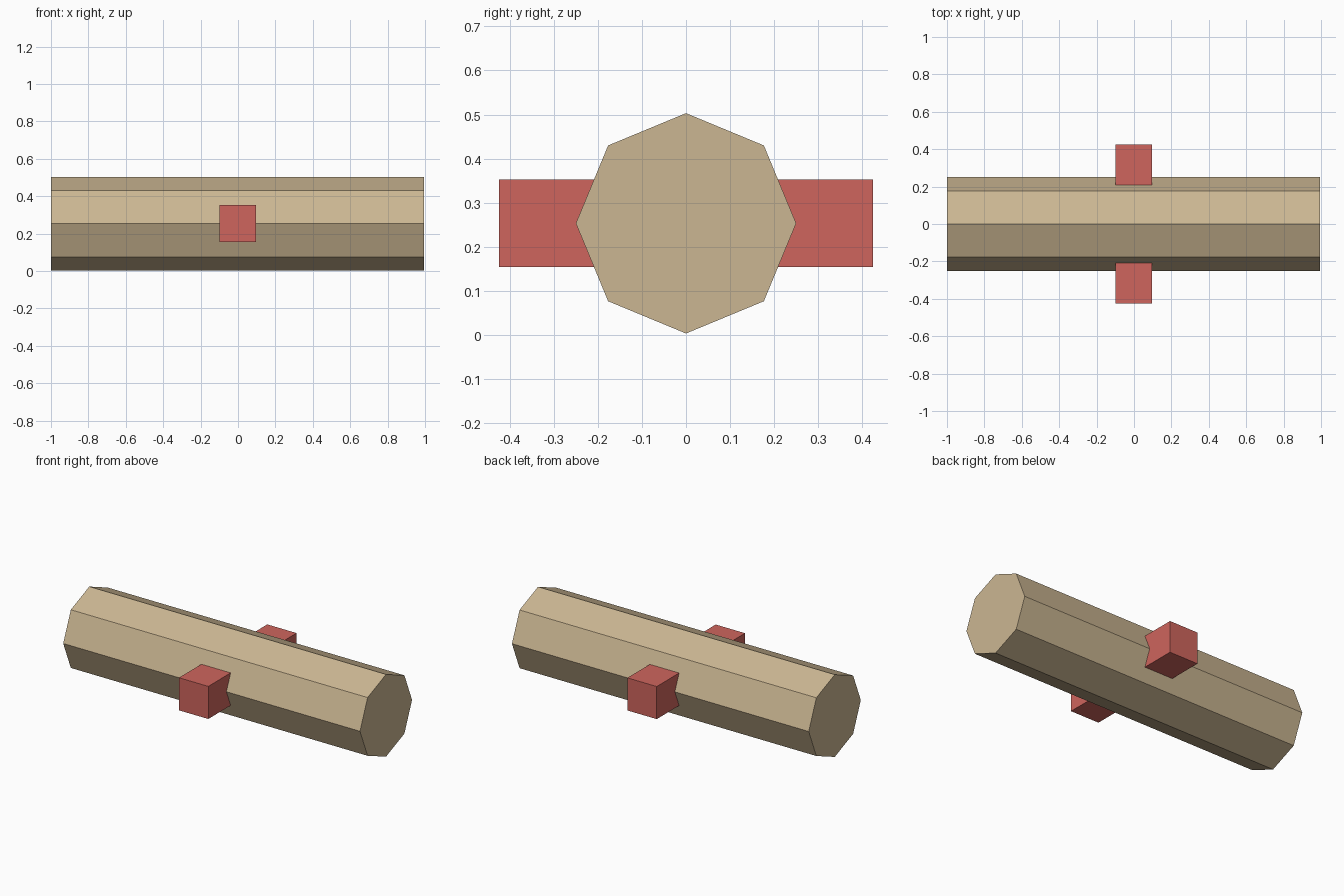
import bpy, bmesh, math

if "Cube" in bpy.data.objects:
    bpy.data.objects.remove(bpy.data.objects["Cube"])

CZ = 0.253      # height of the log axis
R = 0.25        # octagon corner radius


def material(name, color):
    m = bpy.data.materials.new(name)
    m.diffuse_color = color
    m.use_nodes = True
    m.node_tree.nodes["Principled BSDF"].inputs["Base Color"].default_value = m.diffuse_color
    return m


def extrude_x(name, profile, x0, x1, mat):
    """Extrude a closed (y, z) profile along x."""
    bm = bmesh.new()
    face = bm.faces.new([bm.verts.new((x0, y, z)) for y, z in profile])
    res = bmesh.ops.extrude_face_region(bm, geom=[face])
    moved = [v for v in res["geom"] if isinstance(v, bmesh.types.BMVert)]
    bmesh.ops.translate(bm, verts=moved, vec=(x1 - x0, 0, 0))
    bmesh.ops.recalc_face_normals(bm, faces=bm.faces)
    mesh = bpy.data.meshes.new(name)
    bm.to_mesh(mesh)
    bm.free()
    mesh.materials.append(mat)
    obj = bpy.data.objects.new(name, mesh)
    bpy.context.collection.objects.link(obj)
    return obj


wood = material("tan", (0.60, 0.47, 0.29, 1))
red = material("red", (0.62, 0.13, 0.11, 1))

# Octagonal log with corners at top, bottom and sides
octagon = [(R * math.cos(i * math.pi / 4), CZ + R * math.sin(i * math.pi / 4))
           for i in range(8)]
extrude_x("octagonal_log", octagon, -1.0, 0.995, wood)

# Square lugs front and back, inner ends notched to fit the log's side corner
half = 0.099
inner = R - half * math.tan(math.pi / 8)
for name, s in (("front_lug", -1), ("back_lug", 1)):
    profile = [(s * inner, CZ - half), (s * 0.424, CZ - half),
               (s * 0.424, CZ + half), (s * inner, CZ + half), (s * R, CZ)]
    extrude_x(name, profile, -0.1, 0.097, red)
